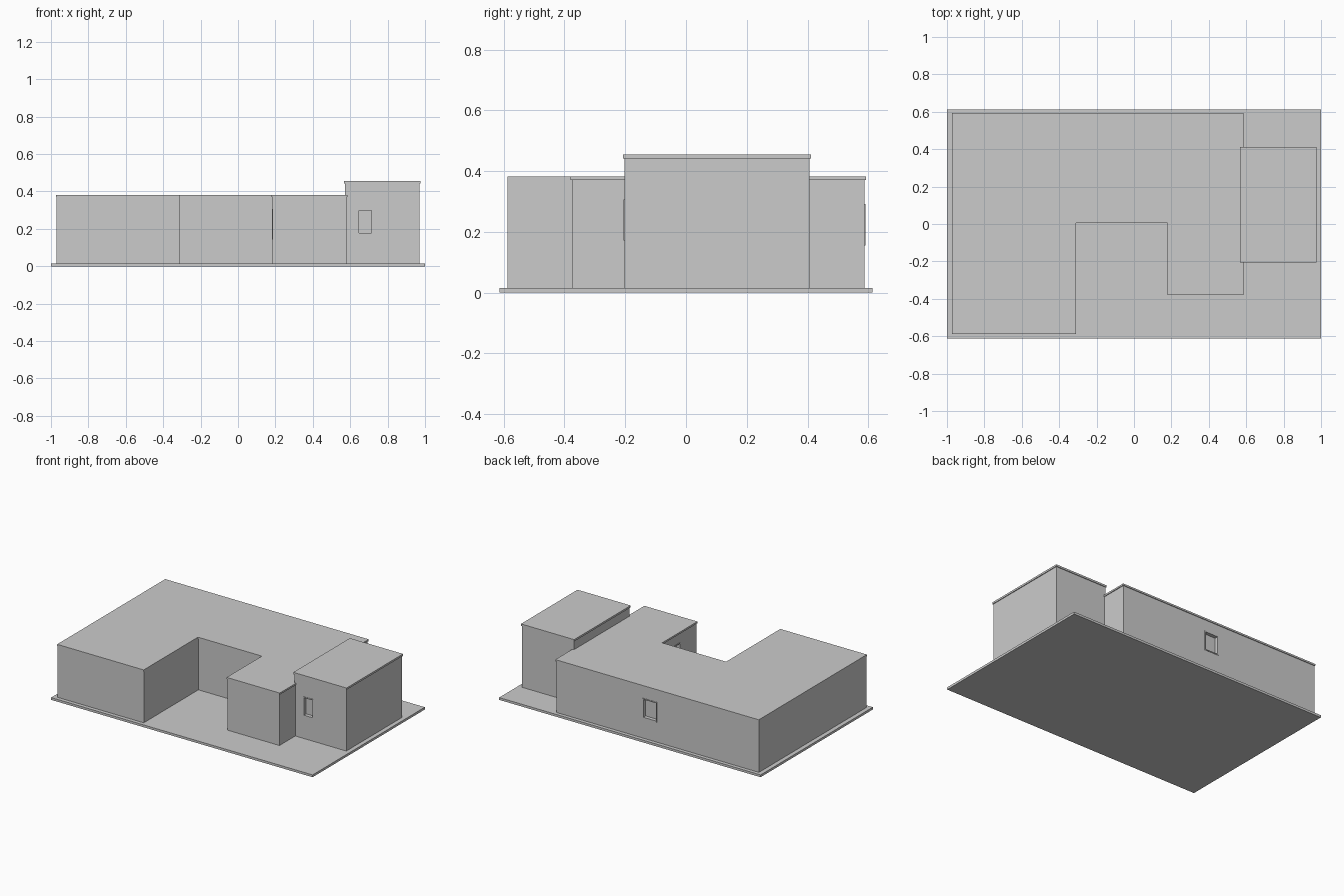
import bpy
import bmesh

if "Cube" in bpy.data.objects:
    bpy.data.objects.remove(bpy.data.objects["Cube"])

grey = bpy.data.materials.new("light grey")
grey.diffuse_color = (0.6, 0.6, 0.6, 1)
grey.use_nodes = True
grey.node_tree.nodes["Principled BSDF"].inputs["Base Color"].default_value = grey.diffuse_color


def prism(name, outline, z0, z1):
    """Extrude a flat outline from z0 up to z1."""
    bm = bmesh.new()
    face = bm.faces.new([bm.verts.new((x, y, z0)) for x, y in outline])
    top = bmesh.ops.extrude_face_region(bm, geom=[face])["geom"]
    for v in top:
        if isinstance(v, bmesh.types.BMVert):
            v.co.z = z1
    bmesh.ops.recalc_face_normals(bm, faces=bm.faces)
    mesh = bpy.data.meshes.new(name)
    bm.to_mesh(mesh)
    bm.free()
    mesh.materials.append(grey)
    obj = bpy.data.objects.new(name, mesh)
    bpy.context.collection.objects.link(obj)
    return obj


def box(name, x0, x1, y0, y1, z0, z1):
    return prism(name, [(x0, y0), (x1, y0), (x1, y1), (x0, y1)], z0, z1)


def cut(target, cutter):
    cutter.hide_render = True
    cutter.hide_set(True)
    mod = target.modifiers.new("opening", "BOOLEAN")
    mod.operation = "DIFFERENCE"
    mod.solver = "EXACT"
    mod.object = cutter


def window(name, wall, axis, plane, out, a0, a1, z0, z1):
    """Recess an opening in a wall and line it with a thin raised frame."""
    def slab(part, d0, d1, b0, b1, h0, h1):
        p, q = sorted((plane + out * d0, plane + out * d1))
        if axis == "x":
            return box(part, p, q, b0, b1, h0, h1)
        return box(part, b0, b1, p, q, h0, h1)

    cut(wall, slab(name + "_cutter", -0.022, 0.02, a0, a1, z0, z1))
    w = 0.007
    for part, b0, b1, h0, h1 in (
            ("left", a0, a0 + w, z0, z1), ("right", a1 - w, a1, z0, z1),
            ("sill", a0 + w, a1 - w, z0, z0 + w),
            ("head", a0 + w, a1 - w, z1 - w, z1)):
        slab(f"{name}_frame_{part}", -0.022, 0.003, b0, b1, h0, h1)


# Ground slab
box("base_slab", -1, 1, -0.613, 0.613, 0, 0.016)

# Main U-shaped building and its slightly overhanging roof
main = prism("main_walls", [
    (-0.97, -0.587), (-0.31, -0.587), (-0.31, 0.01), (0.184, 0.01),
    (0.184, -0.375), (0.58, -0.375), (0.58, 0.588), (-0.97, 0.588)], 0.016, 0.37)
prism("main_roof", [
    (-0.972, -0.588), (-0.31, -0.588), (-0.31, 0.005), (0.179, 0.005),
    (0.179, -0.38), (0.585, -0.38), (0.585, 0.593), (-0.972, 0.593)], 0.37, 0.382)

# Taller side block and its roof
tall = box("tall_walls", 0.573, 0.97, -0.202, 0.406, 0.016, 0.442)
box("tall_roof", 0.568, 0.975, -0.207, 0.411, 0.442, 0.455)

# Windows: tall block front, main back, courtyard side
window("front_window", tall, "y", -0.202, -1, 0.64, 0.72, 0.172, 0.306)
window("back_window", main, "y", 0.588, 1, -0.19, -0.08, 0.155, 0.292)
window("court_window", main, "x", 0.184, -1, -0.2, -0.075, 0.142, 0.306)
